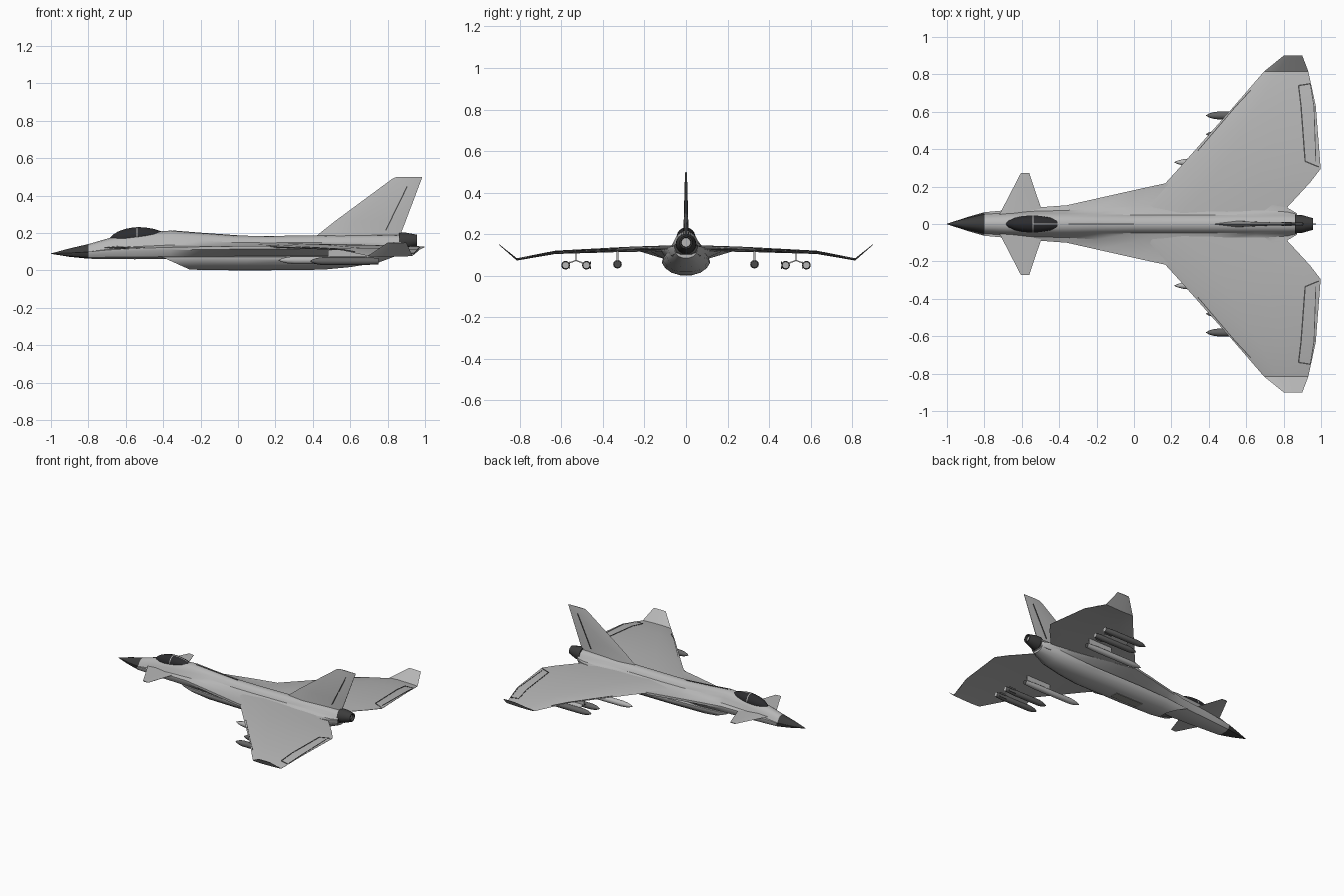
import bpy, bmesh, math
from mathutils import Vector, Matrix

if "Cube" in bpy.data.objects:
    bpy.data.objects.remove(bpy.data.objects["Cube"])


def material(name, r, g, b):
    m = bpy.data.materials.new(name)
    m.diffuse_color = (r, g, b, 1)
    m.use_nodes = True
    m.node_tree.nodes["Principled BSDF"].inputs["Base Color"].default_value = m.diffuse_color
    return m


GREY = material("light_grey", 0.47, 0.47, 0.47)
DARK = material("radome_dark", 0.045, 0.045, 0.045)
GLASS = material("canopy_glass", 0.025, 0.025, 0.028)
LINE = material("panel_gap", 0.07, 0.07, 0.07)
STORE = material("missile_grey", 0.13, 0.13, 0.13)
PANEL = material("belly_panel", 0.3, 0.3, 0.28)


def finish(name, bm, mats, mirror=False, angle=32):
    bmesh.ops.recalc_face_normals(bm, faces=bm.faces[:])
    me = bpy.data.meshes.new(name)
    bm.to_mesh(me)
    bm.free()
    for m in mats:
        me.materials.append(m)
    ob = bpy.data.objects.new(name, me)
    bpy.context.collection.objects.link(ob)
    if mirror:
        ob.modifiers.new("mirror", "MIRROR").use_axis = (False, True, False)
    bpy.ops.object.select_all(action="DESELECT")
    ob.select_set(True)
    bpy.context.view_layer.objects.active = ob
    bpy.ops.object.shade_smooth_by_angle(angle=math.radians(angle))
    return ob


def loft(name, rings, mats, rule=lambda i, j: 0, caps=(0, 0), mirror=False):
    bm = bmesh.new()
    vs = [[bm.verts.new(p) for p in ring] for ring in rings]
    n = len(rings[0])
    for i in range(len(vs) - 1):
        for j in range(n):
            k = (j + 1) % n
            f = bm.faces.new((vs[i][j], vs[i][k], vs[i + 1][k], vs[i + 1][j]))
            f.material_index = rule(i, j)
    bm.faces.new(vs[0]).material_index = caps[0]
    bm.faces.new(vs[-1]).material_index = caps[1]
    return finish(name, bm, mats, mirror)


def bars(name, segs, mat, mirror=True):
    # each segment: start, end, width, depth, up direction
    bm = bmesh.new()
    for p, q, w, d, up in segs:
        p, q = Vector(p), Vector(q)
        ax = (q - p).normalized()
        side = Vector(up).cross(ax).normalized()
        nrm = ax.cross(side)
        rot = Matrix((ax, side, nrm)).transposed().to_4x4()
        size = Matrix.Diagonal(((q - p).length, w, d, 1))
        bmesh.ops.create_cube(bm, size=1, matrix=Matrix.Translation((p + q) / 2) @ rot @ size)
    return finish(name, bm, [mat], mirror)


def full(half):
    # mirror a half outline (top to bottom) into a closed ring
    return half + [(x, -y, z) for x, y, z in half[-2:0:-1]]


def circle(x, y, z, r, n=16):
    return [(x, y + r * math.cos(a * math.tau / n), z + r * math.sin(a * math.tau / n)) for a in range(n)]


# fuselage: domed spine flaring out to a sharp chine
def section(x, zt, r, w, zc, zb):
    zd = zt - r
    half = [(x, r * math.cos(math.radians(a)) if a < 90 else 0, zd + r * math.sin(math.radians(a)))
            for a in (90, 65, 40, 15)]
    half += [(x, r + 0.35 * (w - r), zc + 0.4 * (zd - zc)), (x, w, zc), (x, w, zc - 0.25 * (zc - zb))]
    u = min(0.8 * w, 0.1)
    half += [(x, u, zb + 0.2 * (zc - zb)), (x, 0.55 * u, zb), (x, 0, zb)]
    return full(half)


body = [(-1, .091, .001, .001, .09, .089), (-.9, .118, .027, .034, .094, .073),
        (-.8, .141, .046, .063, .1, .063), (-.69, .173, .052, .073, .11, .061),
        (-.55, .2, .058, .086, .118, .06), (-.36, .213, .058, .1, .124, .062),
        (-.2, .2, .054, .136, .127, .066), (0, .186, .05, .181, .13, .066),
        (.17, .185, .05, .218, .131, .066), (.4, .187, .05, .17, .132, .066),
        (.65, .19, .052, .12, .134, .07), (.82, .191, .052, .087, .137, .085),
        (.872, .19, .05, .056, .142, .105)]
loft("fuselage", [section(*s) for s in body], [GREY, DARK], lambda i, j: int(i < 2), (1, 1))


# belly intake with a raked mouth
def duct(x, w, zb, zt=.078, rake=0.0, s=1.0):
    h = zt - zb
    half = [(0, 1), (.7, 1), (1, .93), (1, .75), (.86, .42), (.6, .14), (.28, 0), (0, 0)]
    return full([(x + rake * (1 - b), a * w * s, zb + h * (.5 + (b - .5) * s)) for a, b in half])


loft("belly_intake", [duct(-.25, .07, .02, rake=.1, s=.8), duct(-.41, .083, .008, rake=.16, s=.86),
                      duct(-.42, .085, .006, rake=.16), duct(-.2, .105, .003), duct(.05, .115, .003),
                      duct(.45, .115, .004), duct(.6, .108, .018, .09), duct(.75, .095, .042, .11),
                      duct(.865, .055, .085, .13)],
     [GREY, DARK], lambda i, j: int(i == 0), (1, 0))
bars("belly_panel", [((-.05, 0, .002), (.18, 0, .002), .06, .004, (0, 0, 1))], PANEL, False)

# engine nozzle
loft("nozzle", [circle(.86, 0, .152, .05), circle(.9, 0, .155, .047), circle(.957, 0, .16, .031),
                circle(.957, 0, .16, .024), circle(.94, 0, .16, .022)],
     [DARK, GREY], caps=(0, 1))

# canopy with a bow frame and a centre strip
xs = [-.685, -.67, -.64, -.6, -.56, -.543, -.537, -.5, -.45, -.41, -.385, -.37]
rings = []
for x in xs:
    t = (x + .685) / .315
    w = .046 * max(.02, math.sin(math.pi * t ** .85)) ** .65
    h = .058 * max(.02, math.sin(math.pi * t ** .9)) ** .6
    base = .168 + .032 * t
    rings.append(full([(x, w * math.sin(math.radians(a)) if a else 0, base + (h - .02 * t) * math.cos(math.radians(a)))
                       for a in (0, 4, 25, 45, 65, 85, 105, 180)]))
loft("canopy", rings, [GLASS, GREY], lambda i, j: int(i == 5 or (i > 5 and j in (0, 13))))

# wings: span stations of y, leading x, trailing x, z, thickness
SPAN = [(.04, .02, .79, .13, .03), (.09, .06, .82, .13, .03), (.22, .17, .94, .128, .026),
        (.295, .238, .998, .126, .024), (.63, .535, .972, .112, .016), (.815, .695, .932, .078, .011),
        (.9, .8, .9, .149, .004)]
FOIL = [(0, 0), (.06, .55), (.3, 1), (.6, .8), (.9, .35), (1, .1)]


def wing_at(s, f, sign):
    for (f0, t0), (f1, t1) in zip(FOIL, FOIL[1:]):
        if f0 <= f <= f1:
            t = t0 + (t1 - t0) * (f - f0) / (f1 - f0)
    return (s[1] + f * (s[2] - s[1]), s[0], s[3] + sign * t * s[4] / 2)


def wing_top(x, y):
    for a, b in zip(SPAN, SPAN[1:]):
        if a[0] <= y <= b[0]:
            k = (y - a[0]) / (b[0] - a[0])
            s = [p + (q - p) * k for p, q in zip(a, b)]
    f = min(1, max(0, (x - s[1]) / (s[2] - s[1])))
    return wing_at(s, f, 1)


loft("wings", [[wing_at(s, f, 1) for f, _ in FOIL] + [wing_at(s, f, -1) for f, _ in FOIL[:0:-1]]
               for s in SPAN], [GREY], mirror=True)

# control surface gaps on the wings
path = [(.988, .305), (.915, .335), (.893, .63), (.88, .74), (.942, .75)]
inner = [(.972, .335), (.962, .63), (.943, .745)]
slat = [(.34, .39), (.545, .63), (.625, .715)]
segs = []
for pts, w in ((path, .007), (inner, .004), (slat, .004)):
    for a, b in zip(pts, pts[1:]):
        segs.append((wing_top(*a), wing_top(*b), w, .004, (0, 0, 1)))
bars("wing_panel_gaps", segs, LINE)


# canards and tail fin share a thin diamond section
def blade(a, b, t, vertical):
    pts = [(a, 0), (a + .3 * (b[0] - a), t), (b[0], t * .2), (b[0], -t * .2), (a + .3 * (b[0] - a), -t)]
    return [(x, o, b[1]) if vertical else (x, b[1], .122 + o) for x, o in pts]


loft("canards", [blade(-.72, (-.485, .05), .008, False), blade(-.605, (-.56, .272), .003, False)],
     [GREY], mirror=True)
loft("tail_fin", [blade(.4, (.86, .17), .017, True), blade(.52, (.897, .265), .011, True),
                  blade(.825, (.982, .49), .005, True), blade(.845, (.985, .499), .003, True)], [GREY])
bars("rudder_gap", [((.79, .0095, .215), (.905, .0045, .45), .006, .004, (0, 1, 0))], LINE)
bars("spine_gap", [((-.35, 0, .212), (-.2, 0, .2), .004, .004, (0, 0, 1)),
                   ((-.2, 0, .2), (0, 0, .186), .004, .004, (0, 0, 1))], LINE, False)


# underwing stores
def store(name, y, x0, x1, z, r, mats, caps):
    prof = [(0, .05), (.04, .45), (.1, .8), (.18, 1), (.8, 1), (1, .8)]
    loft(name, [circle(x0 + t * (x1 - x0), y, z, r * k, 12) for t, k in prof], mats, caps=caps, mirror=True)


store("inner_tank", .33, .215, .7, .055, .021, [GREY, LINE], (0, 1))
for label, y in (("inner", .48), ("outer", .58)):
    store(label + "_missile", y, .385, .75, .05, .021, [STORE, GREY], (0, 1))
    bars(label + "_missile_fins", [((.67, y - .02, .05 + d), (.73, y - .02, .05 + d), .004, .012, (0, 0, 1))
                                   for d in (-.012, .012)], STORE)
X = (1, 0, 0)
bars("pylons", [((.48, .33, .095), (.68, .33, .095), .008, .06, (0, 0, 1)),
                ((.48, .53, .09), (.7, .53, .09), .007, .04, (0, 0, 1)),
                ((.59, .53, .073), (.59, .49, .058), .006, .2, X),
                ((.59, .53, .073), (.59, .57, .058), .006, .2, X)], GREY)
